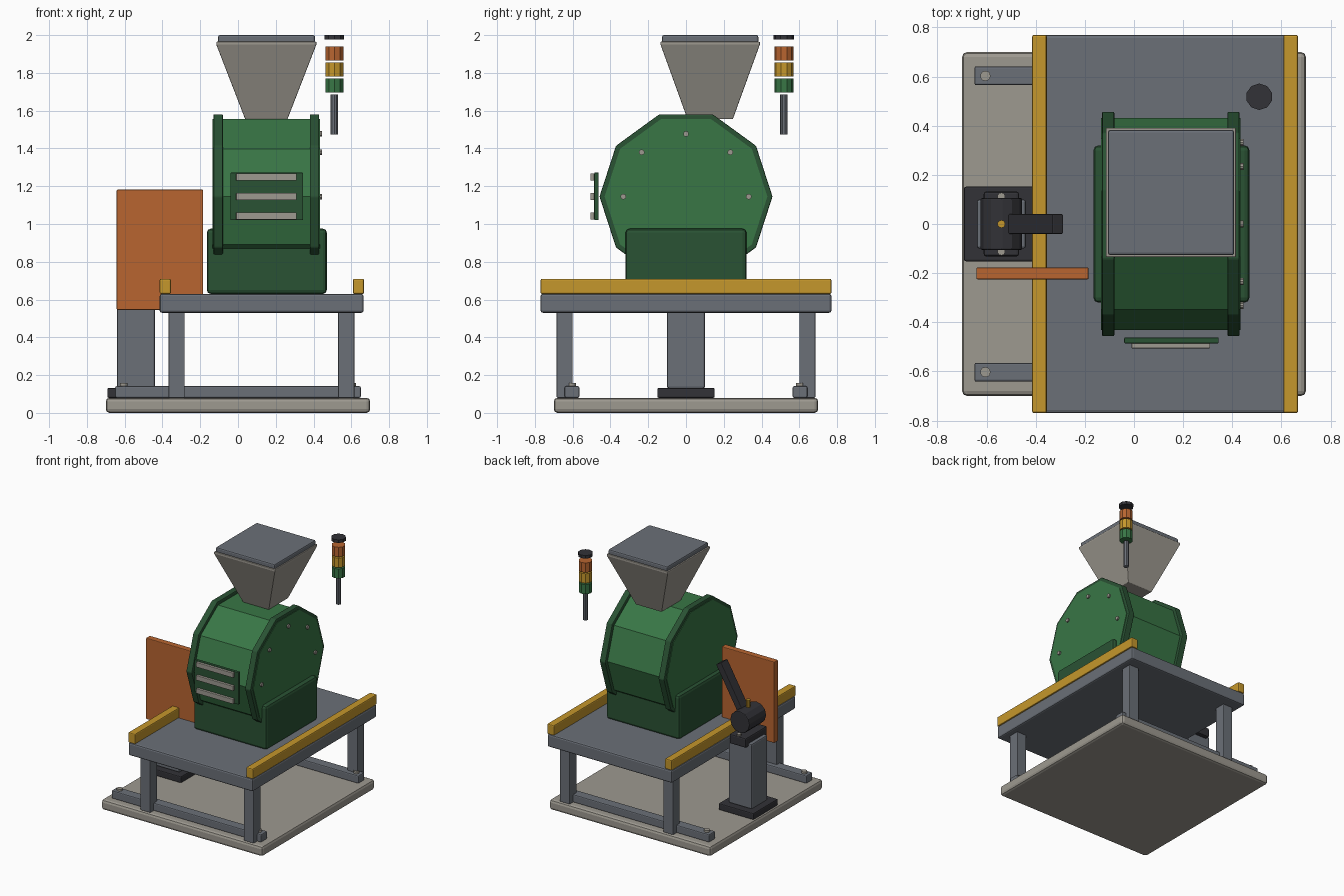
import bpy, bmesh, math
from mathutils import Vector, Matrix

cube = bpy.data.objects.get("Cube")
if cube:
    bpy.data.objects.remove(cube)


def material(name, rgb):
    m = bpy.data.materials.new(name)
    m.use_nodes = True
    m.diffuse_color = (*rgb, 1)
    m.node_tree.nodes["Principled BSDF"].inputs["Base Color"].default_value = (*rgb, 1)
    return m


STEEL = material("steel grey", (0.145, 0.16, 0.185))
STONE = material("warm grey", (0.34, 0.32, 0.28))
GREEN = material("machine green", (0.04, 0.18, 0.06))
DARK = material("dark green", (0.023, 0.085, 0.034))
ORANGE = material("guard orange", (0.48, 0.13, 0.03))
YELLOW = material("safety yellow", (0.56, 0.31, 0.025))
BLACK = material("black", (0.032, 0.032, 0.038))


def finish(name, bm, mat, bevel=0.0):
    bmesh.ops.recalc_face_normals(bm, faces=bm.faces)
    mesh = bpy.data.meshes.new(name)
    bm.to_mesh(mesh)
    bm.free()
    mesh.materials.append(mat)
    obj = bpy.data.objects.new(name, mesh)
    bpy.context.collection.objects.link(obj)
    if bevel:
        mod = obj.modifiers.new("soft edges", "BEVEL")
        mod.width = bevel
        mod.segments = 2
    return obj


def box(name, x, y, z, mat, bevel=0.008):
    """Box from (low, high) ranges on each axis."""
    bm = bmesh.new()
    bmesh.ops.create_cube(bm, size=1)
    for v in bm.verts:
        v.co = [r[0] if c < 0 else r[1] for c, r in zip(v.co, (x, y, z))]
    return finish(name, bm, mat, bevel)


def cylinder(name, start, end, radius, sides, mat, bevel=0.0, turn=0.0):
    start, end = Vector(start), Vector(end)
    axis = end - start
    bm = bmesh.new()
    bmesh.ops.create_cone(bm, cap_ends=True, segments=sides, radius1=radius,
                          radius2=radius, depth=axis.length)
    rot = axis.to_track_quat("Z", "Y").to_matrix().to_4x4()
    spin = Matrix.Rotation(turn, 4, "Z")
    bm.transform(Matrix.Translation((start + end) / 2) @ rot @ spin)
    return finish(name, bm, mat, bevel)


def decagon(name, x0, x1, radius, mat, bevel=0.0):
    """Ten-sided drum along x, flat on top."""
    bm = bmesh.new()
    ring = [bm.verts.new((x0, radius * math.cos(i * math.tau / 10),
                          1.145 + radius * math.sin(i * math.tau / 10)))
            for i in range(10)]
    face = bm.faces.new(ring)
    out = bmesh.ops.extrude_face_region(bm, geom=[face])["geom"]
    for v in out:
        if isinstance(v, bmesh.types.BMVert):
            v.co.x = x1
    return finish(name, bm, mat, bevel)


# Floor slab, skids and table
box("floor_slab", (-0.7, 0.7), (-0.7, 0.7), (0, 0.08), STONE, 0.02)
box("table_top", (-0.415, 0.665), (-0.77, 0.77), (0.53, 0.63), STEEL, 0.012)
for side, x in (("right", -0.385), ("left", 0.638)):
    box(side + "_rail", (x - 0.03, x + 0.03), (-0.77, 0.77), (0.63, 0.71), YELLOW)
for end, s in (("front", -1), ("back", 1)):
    box(end + "_skid", (-0.65, 0.65), sorted((s * 0.565, s * 0.642)), (0.08, 0.142), STEEL)
    for side, x, bolt_x in (("right", -0.325, -0.605), ("left", 0.573, 0.605)):
        box(f"{end}_{side}_leg", (x - 0.043, x + 0.043),
            sorted((s * 0.6, s * 0.685)), (0.08, 0.54), STEEL, 0.005)
        cylinder(f"{end}_{side}_skid_bolt", (bolt_x, s * 0.603, 0.14),
                 (bolt_x, s * 0.603, 0.157), 0.021, 12, STONE)

# Mill housing with end rings and saddle
box("saddle", (-0.165, 0.47), (-0.32, 0.32), (0.63, 0.975), DARK, 0.02)
decagon("housing_drum", -0.134, 0.434, 0.431, GREEN)
for side, x in (("right", -0.13), ("left", 0.38)):
    decagon(side + "_end_ring", x, x + 0.05, 0.458, DARK, 0.006)
for i in range(5):
    a = i * math.pi / 4
    y, z = 0.332 * math.cos(a), 1.145 + 0.332 * math.sin(a)
    cylinder(f"housing_bolt_{i + 1}", (0.43, y, z), (0.446, y, z), 0.015, 10, STONE)

# Front vent
box("vent_plate", (-0.04, 0.345), (-0.486, -0.462), (1.02, 1.272), DARK, 0.004)
for i in range(3):
    z = 1.042 + 0.103 * i
    box(f"vent_slat_{i + 1}", (-0.01, 0.31), (-0.506, -0.484), (z - 0.019, z + 0.019), STONE, 0.003)

# Hopper and lid
bm = bmesh.new()
rings = []
for half_x, half_y, z in ((0.112, 0.12, 1.555), (0.265, 0.263, 1.95), (0.265, 0.263, 1.965)):
    rings.append([bm.verts.new((0.15 + sx * half_x, 0.128 + sy * half_y, z))
                  for sx, sy in ((-1, -1), (1, -1), (1, 1), (-1, 1))])
for low, high in zip(rings, rings[1:]):
    for i in range(4):
        j = (i + 1) % 4
        bm.faces.new((low[i], low[j], high[j], high[i]))
bm.faces.new(rings[0])
bm.faces.new(rings[-1])
finish("hopper", bm, STONE, 0.004)
box("hopper_lid", (-0.106, 0.408), (-0.127, 0.383), (1.96, 2.0), STEEL, 0.01)

# Signal tower
lx, ly = 0.51, 0.518
for name, z0, z1, r, mat in (("signal_pole", 1.475, 1.685, 0.02, STEEL),
                             ("signal_green", 1.695, 1.77, 0.05, GREEN),
                             ("signal_yellow", 1.78, 1.855, 0.05, YELLOW),
                             ("signal_orange", 1.865, 1.94, 0.05, ORANGE),
                             ("signal_cap", 1.976, 2.0, 0.054, BLACK)):
    cylinder(name, (lx, ly, z0), (lx, ly, z1), r, 10, mat)

# Guard panel
box("guard_panel", (-0.642, -0.185), (-0.225, -0.177), (0.545, 1.182), ORANGE, 0.005)

# Control pedestal with lever
box("pedestal_foot", (-0.692, -0.388), (-0.152, 0.152), (0.08, 0.132), BLACK, 0.008)
box("pedestal_column", (-0.64, -0.44), (-0.1, 0.1), (0.13, 0.64), STEEL, 0.01)
box("pedestal_cap", (-0.612, -0.468), (-0.132, 0.132), (0.615, 0.69), BLACK, 0.01)
for end, y in (("front", -0.112), ("back", 0.112)):
    cylinder(end + "_cap_bolt", (-0.54, y, 0.685), (-0.54, y, 0.705), 0.016, 10, STONE)
cylinder("lever_drum", (-0.54, -0.105, 0.79), (-0.54, 0.105, 0.79), 0.085, 12, BLACK, 0.006)
cylinder("lever_marker", (-0.54, 0, 0.86), (-0.54, 0, 0.93), 0.016, 10, YELLOW)
lever = box("lever_arm", (-0.025, 0.025), (-0.04, 0.04), (0, 0.42), BLACK, 0.004)
lever.location = (-0.52, 0, 0.8)
lever.rotation_euler.y = math.radians(30)
